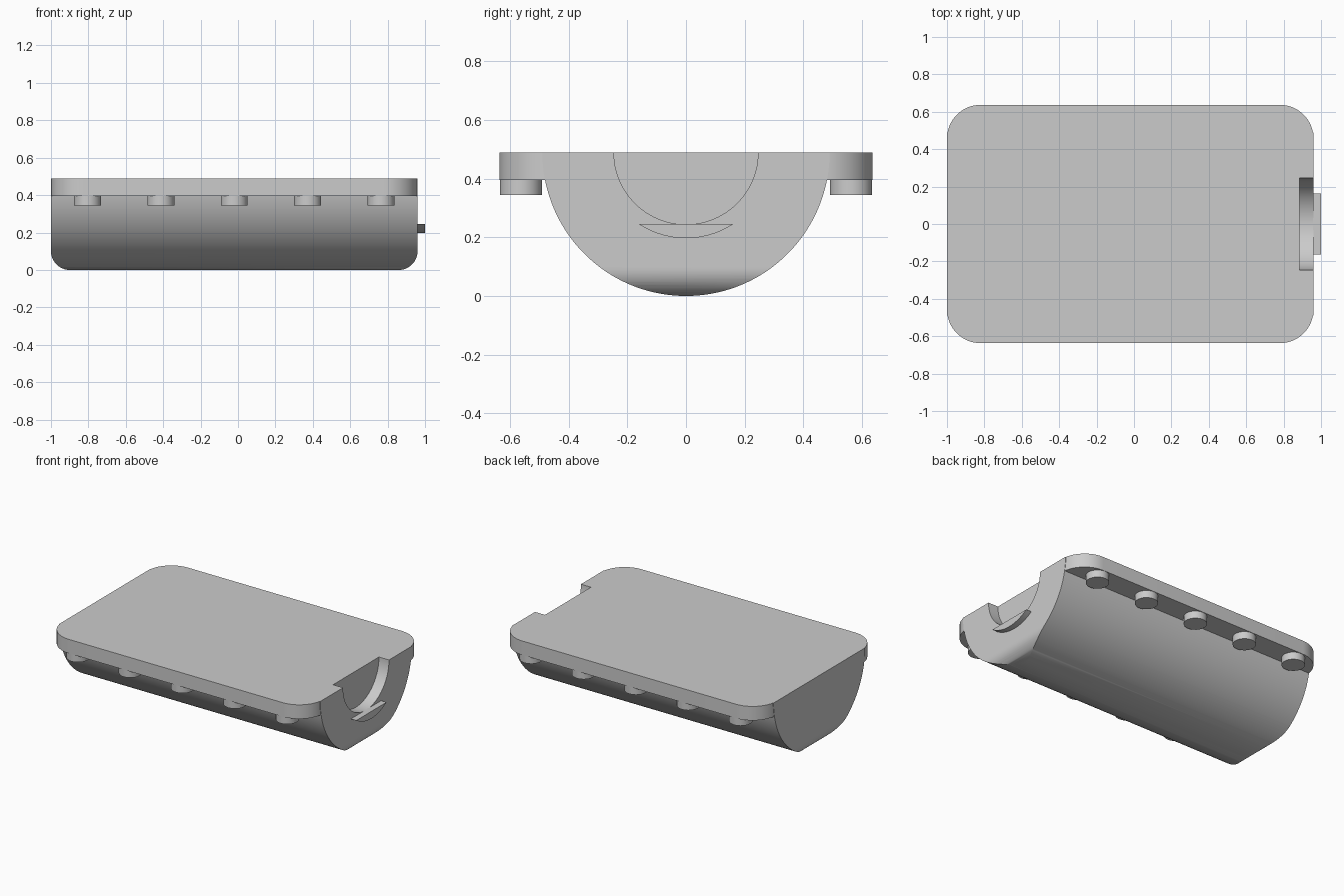
import bpy, bmesh
from math import pi, sin, cos, atan2

if "Cube" in bpy.data.objects:
    bpy.data.objects.remove(bpy.data.objects["Cube"])

TOP, X0, X1 = 0.49, -1.0, 0.96


def arc(cx, cy, r, a0, a1, n):
    return [(cx + r * cos(a0 + (a1 - a0) * i / n),
             cy + r * sin(a0 + (a1 - a0) * i / n)) for i in range(n + 1)]


def prism(name, profile, axis, lo, hi):
    """Extrude a closed 2D profile along the given axis."""
    place = {'X': lambda p, d: (d, p[0], p[1]),
             'Y': lambda p, d: (p[0], d, p[1]),
             'Z': lambda p, d: (p[0], p[1], d)}[axis]
    bm = bmesh.new()
    a = [bm.verts.new(place(p, lo)) for p in profile]
    b = [bm.verts.new(place(p, hi)) for p in profile]
    bm.faces.new(a)
    bm.faces.new(b)
    for i in range(len(a)):
        j = (i + 1) % len(a)
        bm.faces.new((a[i], a[j], b[j], b[i]))
    bmesh.ops.recalc_face_normals(bm, faces=bm.faces)
    me = bpy.data.meshes.new(name)
    bm.to_mesh(me)
    bm.free()
    ob = bpy.data.objects.new(name, me)
    bpy.context.collection.objects.link(ob)
    return ob


def activate(ob):
    bpy.ops.object.select_all(action='DESELECT')
    ob.select_set(True)
    bpy.context.view_layer.objects.active = ob


def boolean(ob, tool, operation):
    tool.hide_render = True
    mod = ob.modifiers.new(operation.lower(), 'BOOLEAN')
    mod.operation, mod.solver, mod.object = operation, 'EXACT', tool
    activate(ob)
    bpy.ops.object.modifier_apply(modifier=mod.name)
    bpy.data.objects.remove(tool)


# Half-round body, with its lower end edges rounded off in side view
body = prism("body", arc(0, TOP, 0.49, pi, 2 * pi, 72), 'X', X0 - 0.1, X1 + 0.1)
r = 0.1
side = (arc(X0 + r, r, r, pi, 1.5 * pi, 12) + arc(X1 - r, r, r, 1.5 * pi, 2 * pi, 12)
        + [(X1, 0.6), (X0, 0.6)])
boolean(body, prism("side_cutter", side, 'Y', -0.8, 0.8), 'INTERSECT')

# Top plate with rounded corners
c, w = 0.18, 0.637
outline = []
for k, (x, y) in enumerate([(X1 - c, w - c), (X0 + c, w - c),
                            (X0 + c, c - w), (X1 - c, c - w)]):
    outline += arc(x, y, c, k * pi / 2, (k + 1) * pi / 2, 16)
boolean(body, prism("plate", outline, 'Z', 0.395, TOP), 'UNION')

# Half-round recess in the right end
boolean(body, prism("recess_cutter", arc(0, TOP, 0.246, 0, 2 * pi, 96)[:-1],
                    'X', 0.885, 1.1), 'DIFFERENCE')

# Crescent lip below the recess
a = atan2(0.245, 0.163)
lip = prism("lip", arc(0, TOP, 0.293, -pi + a, -a, 24), 'X', 0.957, 1.0)

# Round studs under both sides of the plate
studs = []
for s in (-1, 1):
    for i in range(5):
        studs.append(prism("stud", arc(-0.805 + i * 0.3925, s * 0.563, 0.072, 0, 2 * pi, 32)[:-1],
                           'Z', 0.345, 0.4))

for ob in [body, lip] + studs:
    activate(ob)
    bpy.ops.object.shade_smooth_by_angle(angle=pi / 6)
